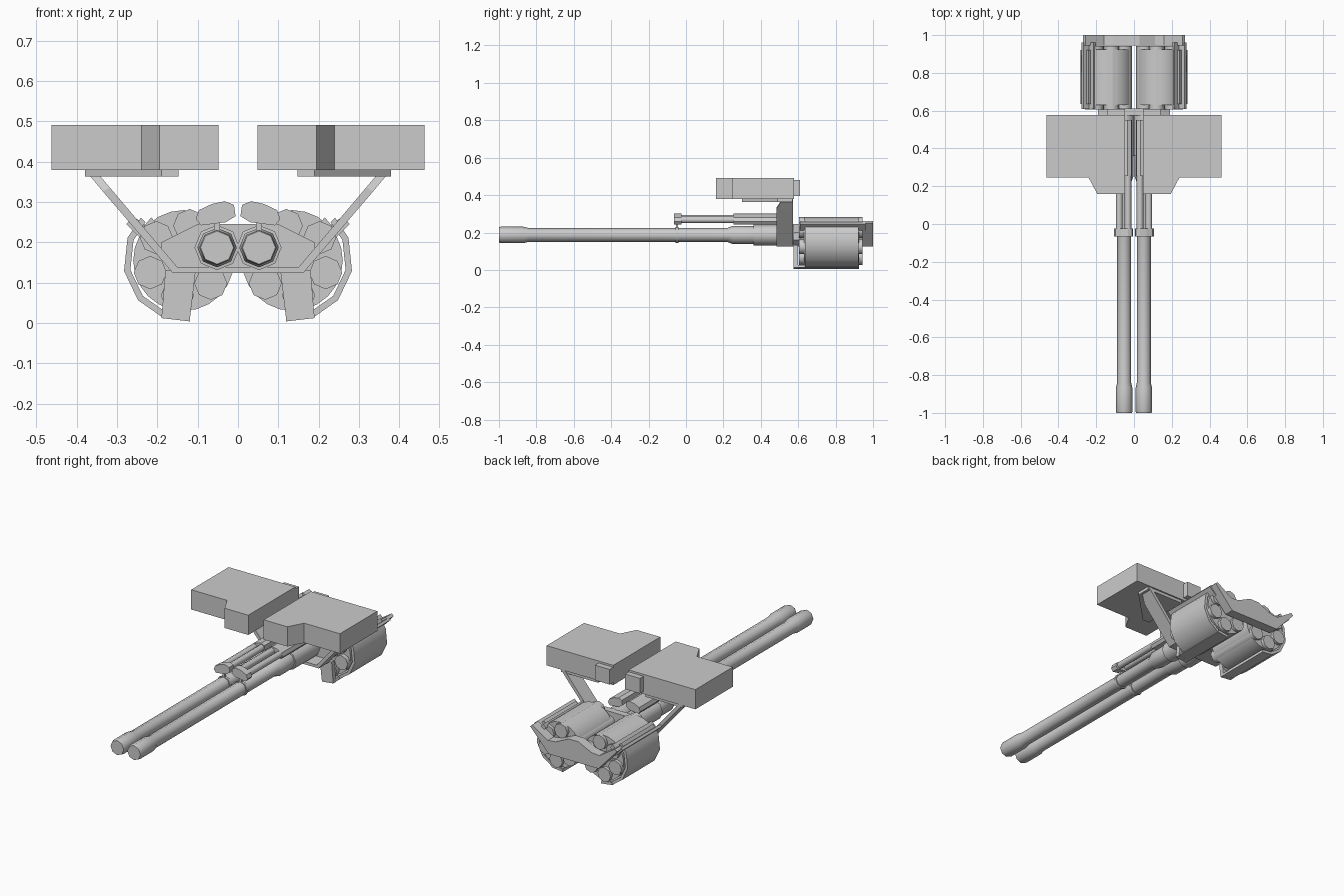
import bpy, bmesh
from math import sin, cos, radians, pi

if "Cube" in bpy.data.objects:
    bpy.data.objects.remove(bpy.data.objects["Cube"])

def finish(name, bm, smooth=False):
    bmesh.ops.recalc_face_normals(bm, faces=bm.faces)
    me = bpy.data.meshes.new(name)
    bm.to_mesh(me)
    bm.free()
    ob = bpy.data.objects.new(name, me)
    bpy.context.collection.objects.link(ob)
    if smooth:
        bpy.ops.object.select_all(action='DESELECT')
        ob.select_set(True)
        bpy.context.view_layer.objects.active = ob
        bpy.ops.object.shade_smooth_by_angle(angle=radians(46))
    return ob

def loft(name, rings, smooth=False):
    """Skin matching closed rings and cap both ends."""
    bm = bmesh.new()
    vs = [[bm.verts.new(p) for p in r] for r in rings]
    n = len(rings[0])
    for a, b in zip(vs, vs[1:]):
        for i in range(n):
            bm.faces.new((a[i], a[(i + 1) % n], b[(i + 1) % n], b[i]))
    bm.faces.new(vs[0])
    bm.faces.new(vs[-1])
    return finish(name, bm, smooth)

def prism_y(name, pts, y0, y1, s=1, smooth=False):
    return loft(name, [[(s * x, y, z) for x, z in pts] for y in (y0, y1)], smooth)

def prism_z(name, pts, z0, z1, s=1):
    return loft(name, [[(s * x, y, z) for x, y in pts] for z in (z0, z1)])

def box(name, x0, x1, y0, y1, z0, z1, s=1):
    return prism_y(name, [(x0, z0), (x1, z0), (x1, z1), (x0, z1)], y0, y1, s)

def turned(name, x, z, stations, n=8):
    """Round part along y from (y, radius) stations."""
    return loft(name, [[(x + r * cos(2 * pi * i / n), y, z + r * sin(2 * pi * i / n))
                        for i in range(n)] for y, r in stations], True)

DX, DZ = 0.135, 0.155   # drum axis

def arc(angles, r):
    return [(DX - r * cos(radians(a)), DZ + r * sin(radians(a))) for a in angles]

for s, side in ((1, "right"), (-1, "left")):
    # gun barrel with muzzle and stepped sleeve
    turned(f"barrel_{side}", s * 0.052, 0.187,
           [(-1, 0.041), (-0.99, 0.044), (-0.87, 0.044), (-0.84, 0.037), (0.22, 0.037),
            (0.25, 0.049), (0.36, 0.049), (0.361, 0.056), (0.6, 0.056)])

    # recoil rods above the barrel, with end collar and housing
    for x, z in ((0.032, 0.276), (0.078, 0.268)):
        turned(f"recoil_rod_{side}", s * x, z, [(-0.04, 0.018), (0.27, 0.018)])
    stadium = [(0.006, 0.265), (0.01, 0.293), (0.033, 0.302), (0.065, 0.295),
               (0.097, 0.28), (0.105, 0.258), (0.092, 0.242), (0.03, 0.25)]
    prism_y(f"rod_collar_{side}", stadium, -0.065, -0.025, s)
    prism_y(f"rod_housing_{side}", [(0.055 + (x - 0.055) * 0.9, 0.274 + (z - 0.274) * 0.95)
                                    for x, z in stadium], 0.255, 0.55, s)
    turned(f"collar_post_{side}", s * 0.052, 0.187, [(-0.055, 0.042), (-0.04, 0.042)])
    box(f"collar_link_{side}", 0.045, 0.06, -0.054, -0.042, 0.2, 0.26, s)

    # revolving drum and its six chambers
    turned(f"drum_{side}", s * DX, DZ, [(0.63, 0.125), (0.925, 0.125)], 24)
    for k in range(6):
        a = radians(20 + 60 * k)
        turned(f"chamber_{side}", s * (DX - 0.088 * cos(a)), DZ + 0.088 * sin(a),
               [(0.605, 0.041), (0.943, 0.041)])

    # curved outer shroud, lower lip and front flap
    angs = [135, 158, 190, 221, 249, 276]
    prism_y(f"drum_shroud_{side}", arc(angs, 0.15) + arc(angs[::-1], 0.134),
            0.635, 0.922, s, True)
    prism_y(f"shroud_lip_{side}", arc([249, 276], 0.152) + arc([276, 249], 0.137),
            0.575, 0.925, s)
    prism_y(f"front_flap_{side}", [(0.18, 0.13), (0.19, 0.012), (0.12, 0.004), (0.105, 0.13)],
            0.575, 0.6, s)

    # slanted rail along the upper outer drum edge
    prism_y(f"drum_rail_{side}", [(0.2, 0.243), (0.236, 0.205), (0.277, 0.245), (0.268, 0.257),
                                  (0.238, 0.235), (0.215, 0.262)], 0.61, 0.96, s)

    # overhead box with stepped nose, rear block and support plate
    prism_z(f"overhead_box_{side}", [(0.048, 0.16), (0.195, 0.16), (0.24, 0.245), (0.463, 0.245),
                                     (0.463, 0.578), (0.048, 0.578)], 0.38, 0.491, s)
    box(f"box_rear_block_{side}", 0.048, 0.14, 0.57, 0.61, 0.395, 0.48, s)
    prism_z(f"box_support_{side}", [(0.148, 0.3), (0.19, 0.3), (0.38, 0.49), (0.38, 0.57),
                                    (0.148, 0.57)], 0.363, 0.385, s)

    # diagonal arm carrying the box, narrowed at the top
    loft(f"box_arm_{side}",
         [[(s * xo, y0, zo), (s * xo, 0.573, zo), (s * xi, 0.573, zi), (s * xi, y0, zi)]
          for xo, zo, xi, zi, y0 in ((0.162, 0.124, 0.15, 0.138, 0.485),
                                     (0.335, 0.326, 0.318, 0.336, 0.485),
                                     (0.38, 0.38, 0.355, 0.38, 0.515))])

# cross plate joining the two arms
box("arm_cross_plate", -0.163, 0.163, 0.485, 0.6, 0.124, 0.139)

# receiver plate between barrels and drums
half = [(0.15, 0.125), (0.19, 0.16), (0.19, 0.2), (0.1, 0.245)]
prism_y("receiver_plate", half + [(-x, z) for x, z in half[::-1]], 0.575, 0.612)

# bent rear plate closing the drums
half = [(0.155, 0.125), (0.27, 0.25), (0.257, 0.262), (0.16, 0.2), (0.11, 0.205), (0.03, 0.243)]
prism_y("rear_plate", half + [(-x, z) for x, z in half[::-1]], 0.945, 1.0)
